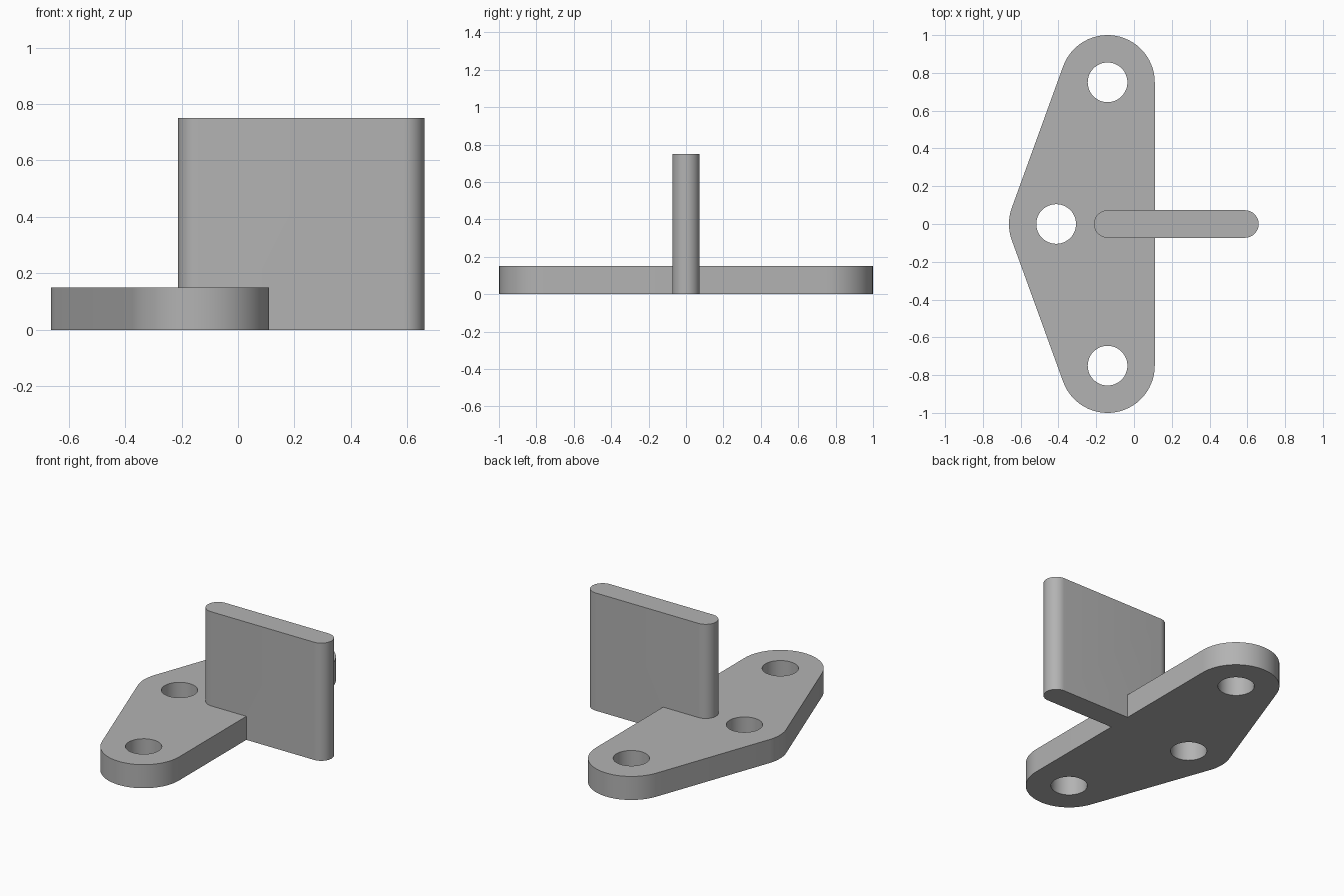
import bpy
import bmesh
from math import atan2, cos, pi, radians, sin

cube = bpy.data.objects.get("Cube")
if cube:
    bpy.data.objects.remove(cube, do_unlink=True)

# One plain grey for the whole bracket
grey = bpy.data.materials.new("satin_grey")
grey.use_nodes = True
colour = (0.45, 0.45, 0.45, 1)
grey.diffuse_color = colour
grey.node_tree.nodes["Principled BSDF"].inputs["Base Color"].default_value = colour


def arc(centre, radius, start, end, steps):
    """Points along an arc, counter-clockwise."""
    return [(centre[0] + radius * cos(start + (end - start) * i / steps),
             centre[1] + radius * sin(start + (end - start) * i / steps))
            for i in range(steps + 1)]


def extrude_profile(name, points, bottom, top):
    """Closed prism from a flat outline."""
    bm = bmesh.new()
    face = bm.faces.new([bm.verts.new((x, y, bottom)) for x, y in points])
    side = bmesh.ops.extrude_face_region(bm, geom=[face])["geom"]
    bmesh.ops.translate(bm, vec=(0, 0, top - bottom),
                        verts=[g for g in side if isinstance(g, bmesh.types.BMVert)])
    bmesh.ops.recalc_face_normals(bm, faces=bm.faces)
    mesh = bpy.data.meshes.new(name)
    bm.to_mesh(mesh)
    bm.free()
    mesh.materials.append(grey)
    obj = bpy.data.objects.new(name, mesh)
    bpy.context.collection.objects.link(obj)
    return obj


def combine(target, other, operation):
    """Apply a boolean and discard the other solid."""
    other.hide_render = True
    bpy.ops.object.select_all(action="DESELECT")
    bpy.context.view_layer.objects.active = target
    target.select_set(True)
    mod = target.modifiers.new(operation.title(), "BOOLEAN")
    mod.operation, mod.solver, mod.object = operation, "EXACT", other
    bpy.ops.object.modifier_apply(modifier=mod.name)
    bpy.data.objects.remove(other, do_unlink=True)


# Base plate: rounded outline wrapped around the three bolt positions
back, front, side = (-0.14, 0.75), (-0.14, -0.75), (-0.412, 0)
corner = 0.25
tangent = pi - atan2(back[0] - side[0], back[1])
outline = (arc(back, corner, 0, tangent, 28)
           + arc(side, corner, tangent, 2 * pi - tangent, 10)
           + arc(front, corner, 2 * pi - tangent, 2 * pi, 28))
bracket = extrude_profile("mounting_bracket", outline, 0, 0.15)

# Upright fin with rounded ends, fused into the plate
r = 0.073
fin = extrude_profile("upright_fin",
                      arc((0.66 - r, 0), r, -pi / 2, pi / 2, 24)
                      + arc((-0.212 + r, 0), r, pi / 2, 3 * pi / 2, 24), 0, 0.75)
combine(bracket, fin, "UNION")

# Bolt holes
for centre in (back, front, side):
    hole = extrude_profile("hole_cutter", arc(centre, 0.105, 0, 2 * pi, 48)[:-1], -0.1, 0.3)
    combine(bracket, hole, "DIFFERENCE")

bpy.ops.object.shade_smooth_by_angle(angle=radians(30))
